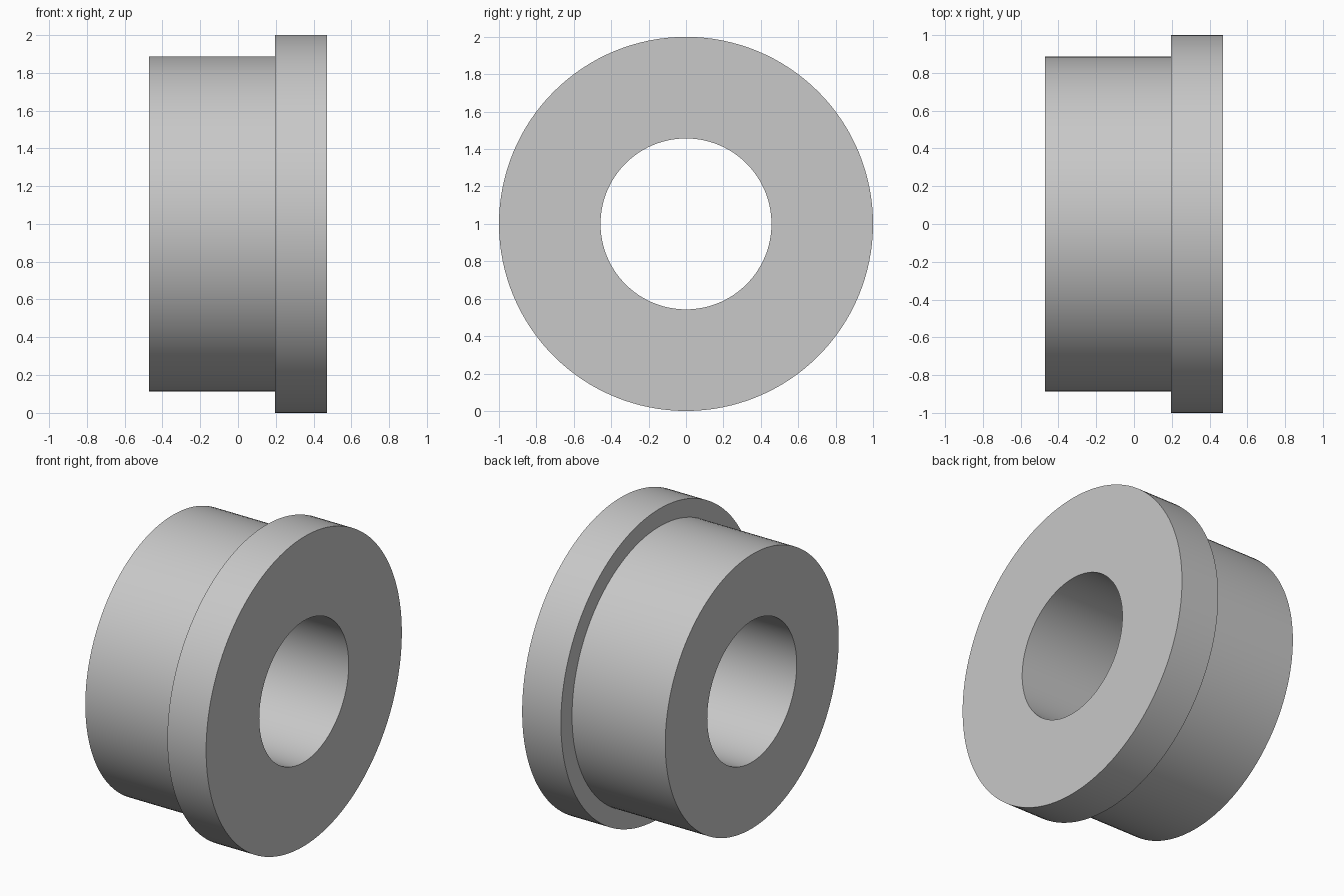
import bpy
import bmesh
import math
from mathutils import Matrix, Vector

cube = bpy.data.objects.get("Cube")
if cube:
    bpy.data.objects.remove(cube, do_unlink=True)

SEGMENTS = 128
HALF_LENGTH = 0.472
SHOULDER_X = 0.195
BORE_R, SLEEVE_R, FLANGE_R = 0.457, 0.886, 1.0

# Plain grey finish
grey = bpy.data.materials.new("plain_grey")
colour = (0.58, 0.58, 0.58, 1.0)
grey.diffuse_color = colour
grey.use_nodes = True
grey.node_tree.nodes["Principled BSDF"].inputs["Base Color"].default_value = colour

# Closed cross-section (x along the axis, radius), revolved into the bushing
profile = [
    (-HALF_LENGTH, BORE_R),
    (-HALF_LENGTH, SLEEVE_R),
    (SHOULDER_X, SLEEVE_R),
    (SHOULDER_X, FLANGE_R),
    (HALF_LENGTH, FLANGE_R),
    (HALF_LENGTH, BORE_R),
]
bm = bmesh.new()
rings = []
for i in range(SEGMENTS):
    turn = Matrix.Rotation(math.tau * i / SEGMENTS, 3, 'X')
    rings.append([bm.verts.new(turn @ Vector((x, 0, r)) + Vector((0, 0, 1)))
                  for x, r in profile])
for i, ring in enumerate(rings):
    following = rings[(i + 1) % SEGMENTS]
    for j in range(len(profile)):
        k = (j + 1) % len(profile)
        bm.faces.new((ring[j], ring[k], following[k], following[j]))
bmesh.ops.recalc_face_normals(bm, faces=bm.faces)

mesh = bpy.data.meshes.new("flanged_bushing")
bm.to_mesh(mesh)
bm.free()
mesh.materials.append(grey)
bushing = bpy.data.objects.new("flanged_bushing", mesh)
bpy.context.collection.objects.link(bushing)

# Smooth round walls with crisp rims
bpy.ops.object.select_all(action='DESELECT')
bushing.select_set(True)
bpy.context.view_layer.objects.active = bushing
bpy.ops.object.shade_smooth_by_angle(angle=math.radians(30))
